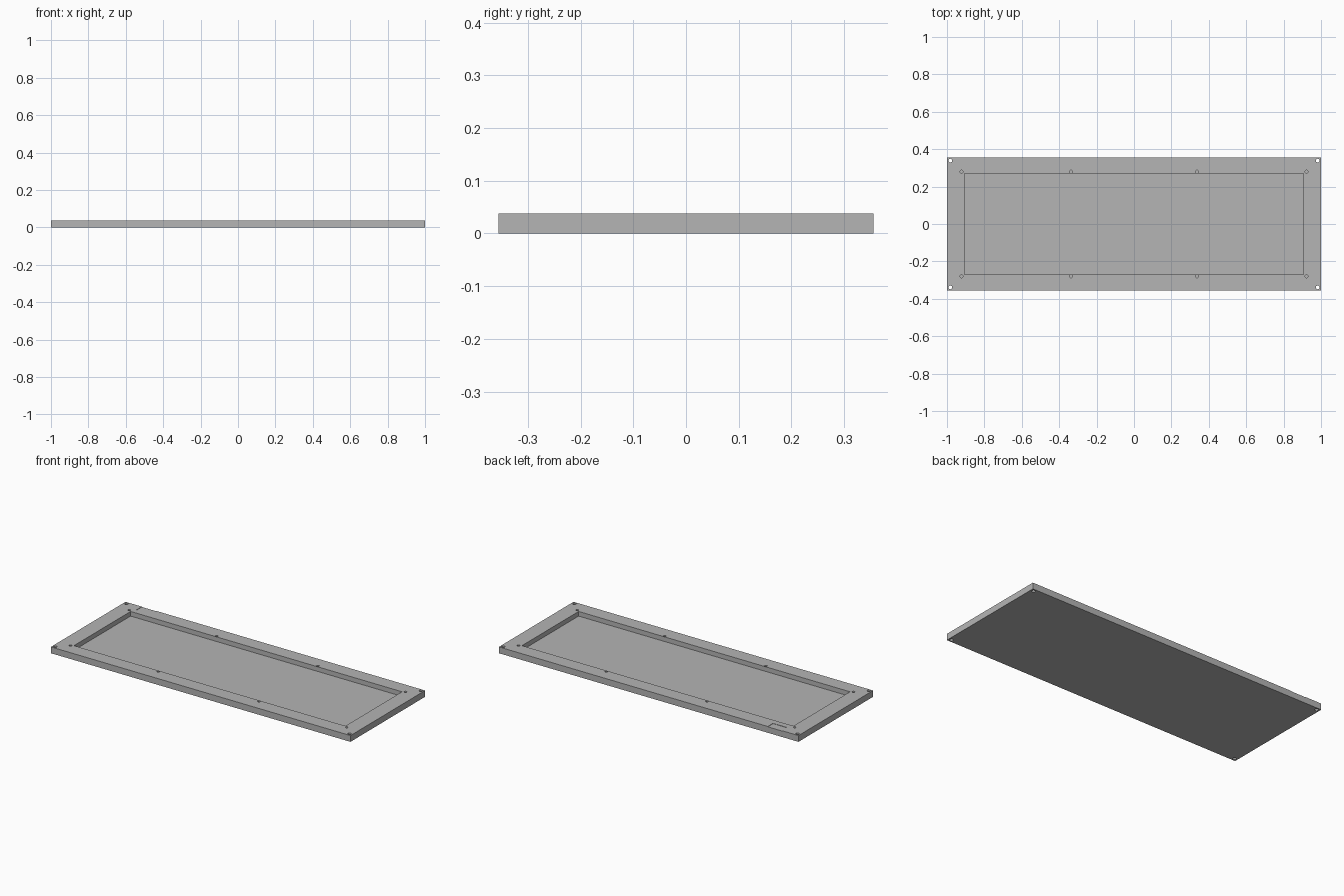
import bpy
import bmesh
from mathutils import Matrix, Vector

old = bpy.data.objects.get("Cube")
if old:
    bpy.data.objects.remove(old, do_unlink=True)

HALF_X, HALF_Y, TOP = 1.0, 0.356, 0.038
OVER = 0.02  # how far cutters poke out of the plate

grey = bpy.data.materials.new("plain_grey")
grey.use_nodes = True
colour = (0.46, 0.46, 0.46, 1)
grey.diffuse_color = colour
grey.node_tree.nodes["Principled BSDF"].inputs["Base Color"].default_value = colour


def add_box(bm, low, high):
    low, high = Vector(low), Vector(high)
    size = Matrix.Diagonal((*(high - low), 1))
    bmesh.ops.create_cube(bm, size=1, matrix=Matrix.Translation((low + high) / 2) @ size)


def add_hole(bm, x, y, radius, bottom):
    depth = TOP + OVER - bottom
    bmesh.ops.create_cone(bm, cap_ends=True, segments=24, radius1=radius, radius2=radius,
                          depth=depth, matrix=Matrix.Translation((x, y, bottom + depth / 2)))


def make_object(name, bm):
    mesh = bpy.data.meshes.new(name)
    bm.to_mesh(mesh)
    bm.free()
    mesh.materials.append(grey)
    obj = bpy.data.objects.new(name, mesh)
    bpy.context.collection.objects.link(obj)
    return obj


# Solid plate
bm = bmesh.new()
add_box(bm, (-HALF_X, -HALF_Y, 0), (HALF_X, HALF_Y, TOP))
plate = make_object("tray_plate", bm)

# Cutter: wide pocket, shallow notch at the back edge, screw holes
bm = bmesh.new()
add_box(bm, (-0.906, -0.27, 0.01), (0.906, 0.27, TOP + OVER))
add_box(bm, (-0.891, 0.306, TOP - 0.002), (-0.795, HALF_Y + OVER, TOP + OVER))
for side in (-1, 1):
    for end in (-1, 1):
        add_hole(bm, end * 0.982, side * 0.339, 0.01, -OVER)   # through corner holes
        add_hole(bm, end * 0.922, side * 0.28, 0.008, 0.01)    # blind holes
        add_hole(bm, end * 0.337, side * 0.28, 0.008, 0.01)
cutter = make_object("recess_cutter", bm)
cutter.hide_render = True

# Cut the plate, then drop the cutter
cut = plate.modifiers.new("recesses", 'BOOLEAN')
cut.operation = 'DIFFERENCE'
cut.solver = 'EXACT'
cut.object = cutter
bpy.context.view_layer.objects.active = plate
plate.select_set(True)
bpy.ops.object.modifier_apply(modifier=cut.name)
bpy.data.objects.remove(cutter, do_unlink=True)
bpy.ops.object.shade_smooth_by_angle()
